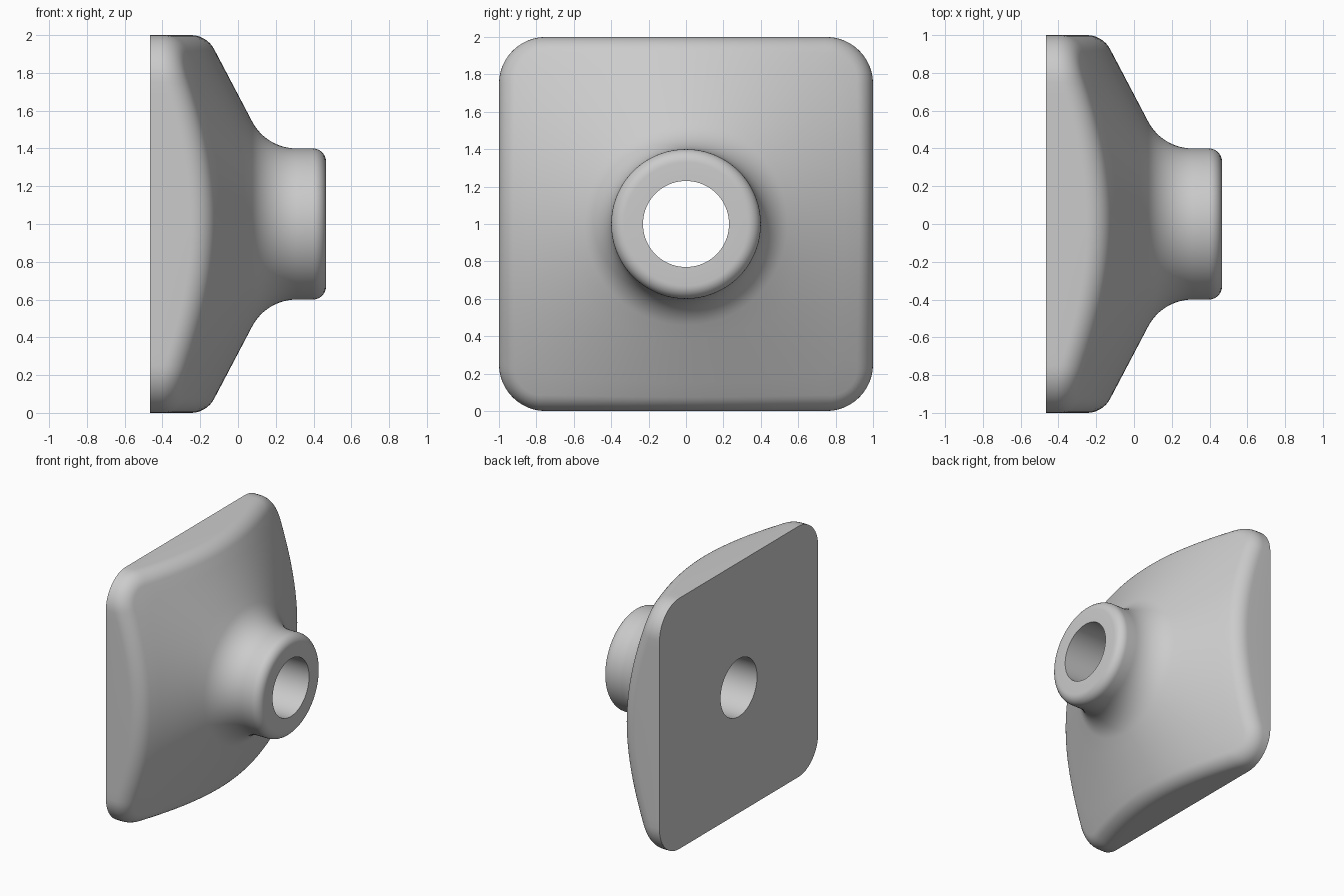
import bpy, bmesh, math
from mathutils import Vector

cube = bpy.data.objects.get("Cube")
if cube:
    bpy.data.objects.remove(cube)

# Main dimensions, with the boss axis along x
HALF_DEPTH, HALF_SIDE, CORNER = 0.466, 1.0, 0.25
BOSS, HOLE = 0.4, 0.23
SLOPE, APEX = 0.5255, 0.36
EDGE_ROUND, BOSS_ROUND, LIP_ROUND = 0.14, 0.265, 0.07
X = Vector((1, 0, 0))


def cone_x(r):
    return APEX - SLOPE * r


def fillet(corner, u, v, radius, steps):
    """Arc rounding a corner whose two arms leave along u and v."""
    u, v = u.normalized(), v.normalized()
    half = u.angle(v) / 2
    centre = corner + (u + v).normalized() * radius / math.sin(half)
    reach = radius / math.tan(half)
    a = (corner + u * reach - centre).normalized()
    b = (corner + v * reach - centre).normalized()
    return [centre + a.slerp(b, i / steps) * radius for i in range(steps + 1)]


def rounded_square():
    """Outline points with outward normals."""
    inner = HALF_SIDE - CORNER
    outline = []
    for quarter in range(4):
        turn = quarter * math.pi / 2
        for i in range(24):
            outline.append((turn, Vector((HALF_SIDE, inner * (i / 12 - 1))), 0))
        for i in range(12):
            a = i / 12 * math.pi / 2
            p = Vector((inner + CORNER * math.cos(a), inner + CORNER * math.sin(a)))
            outline.append((turn, p, a))
    for turn, p, a in outline:
        c, s = math.cos(turn), math.sin(turn)
        yield (Vector((0, p.x * c - p.y * s, p.x * s + p.y * c)),
               Vector((0, math.cos(a + turn), math.sin(a + turn))))


def section(p, n):
    """Closed section from the back of the plate over the boss and into the hole."""
    out = p.normalized()
    rim = fillet(p + X * cone_x(p.length), -X,
                 X * SLOPE * out.dot(n) - n, EDGE_ROUND, 8)
    end = Vector((0, rim[-1].y, rim[-1].z))
    rim[-1].x = cone_x(end.length)
    d = end.normalized()
    neck = fillet(d * BOSS + X * cone_x(BOSS), d - X * SLOPE, X, BOSS_ROUND, 12)
    flare = [rim[-1].lerp(neck[0], i / 5) for i in range(1, 5)]
    lip = fillet(d * BOSS + X * HALF_DEPTH, -X, -d, LIP_ROUND, 8)
    bore = [d * HOLE + X * HALF_DEPTH, d * HOLE - X * HALF_DEPTH]
    return [p - X * HALF_DEPTH] + rim + flare + neck + lip + bore


# Skin neighbouring sections together
bm = bmesh.new()
columns = [[bm.verts.new(q) for q in section(p, n)] for p, n in rounded_square()]
for i, col in enumerate(columns):
    nxt = columns[(i + 1) % len(columns)]
    for j in range(len(col)):
        k = (j + 1) % len(col)
        bm.faces.new((col[j], nxt[j], nxt[k], col[k]))
bmesh.ops.recalc_face_normals(bm, faces=bm.faces)
mesh = bpy.data.meshes.new("flared_mount")
bm.to_mesh(mesh)
bm.free()

mount = bpy.data.objects.new("flared_mount", mesh)
mount.location.z = HALF_SIDE
bpy.context.collection.objects.link(mount)

# Plain grey finish
grey = bpy.data.materials.new("plain_grey")
grey.use_nodes = True
grey.diffuse_color = (0.6, 0.6, 0.6, 1)
grey.node_tree.nodes["Principled BSDF"].inputs["Base Color"].default_value = (0.6, 0.6, 0.6, 1)
mesh.materials.append(grey)

bpy.ops.object.select_all(action='DESELECT')
mount.select_set(True)
bpy.context.view_layer.objects.active = mount
bpy.ops.object.shade_smooth_by_angle(angle=math.radians(35))
